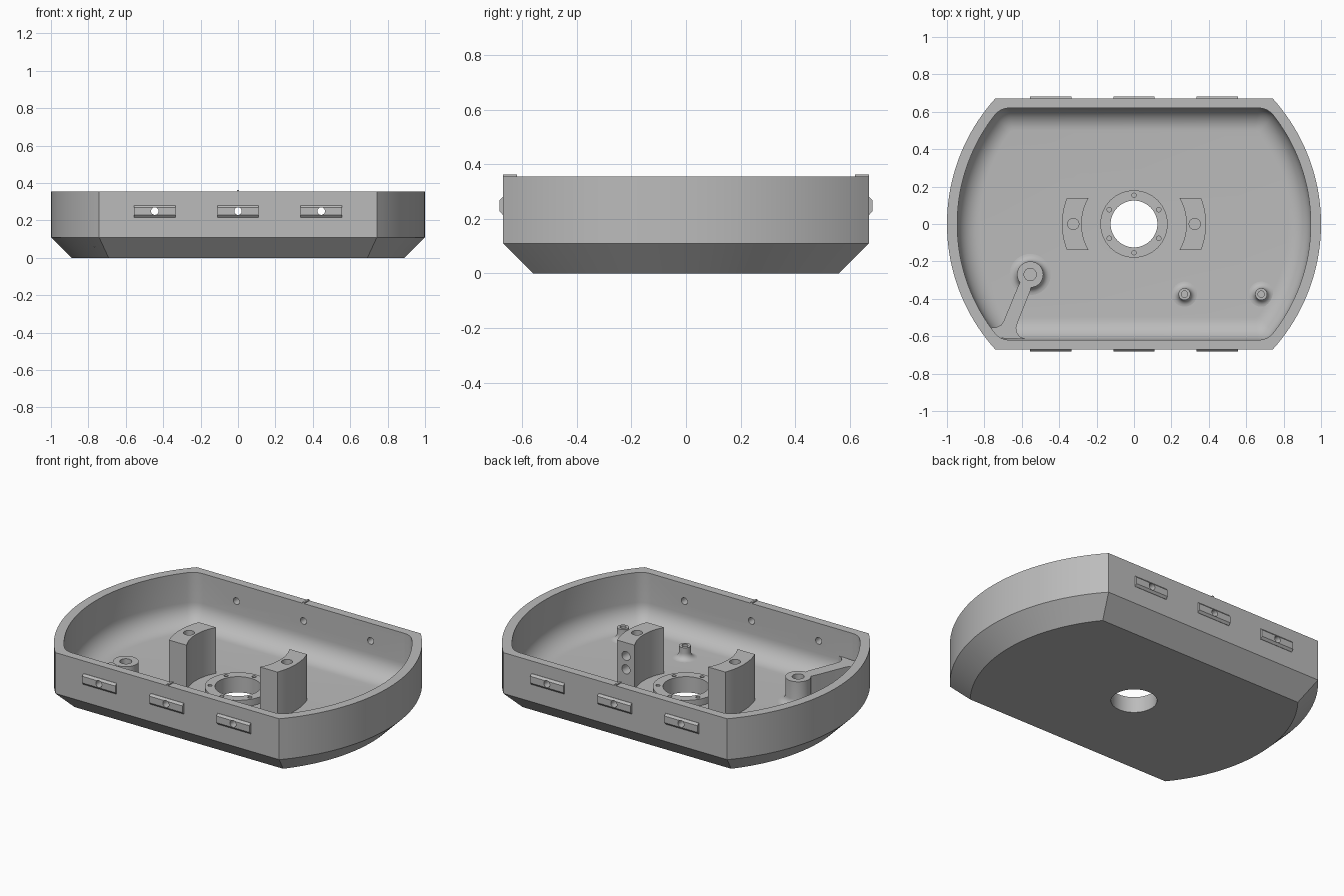
import bpy, bmesh, math
from mathutils import Matrix

if "Cube" in bpy.data.objects:
    bpy.data.objects.remove(bpy.data.objects["Cube"])

TOP, FLOOR, WALL_Y = 0.355, 0.055, 0.67
gray = bpy.data.materials.new("light_gray")
gray.diffuse_color = (0.5, 0.5, 0.5, 1)
gray.use_nodes = True
gray.node_tree.nodes["Principled BSDF"].inputs["Base Color"].default_value = gray.diffuse_color


def make(name, bm):
    bmesh.ops.remove_doubles(bm, verts=bm.verts, dist=1e-5)
    bmesh.ops.recalc_face_normals(bm, faces=bm.faces)
    me = bpy.data.meshes.new(name)
    bm.to_mesh(me)
    bm.free()
    ob = bpy.data.objects.new(name, me)
    bpy.context.collection.objects.link(ob)
    me.materials.append(gray)
    return ob


def loft(name, rings, closed=False):
    """Skin a stack of equal-length rings, capped unless closed on itself."""
    bm = bmesh.new()
    vs = [[bm.verts.new(p) for p in r] for r in rings]
    n = len(rings[0])
    for a, b in zip(vs, vs[1:]):
        for i in range(n):
            j = (i + 1) % n
            bm.faces.new((a[i], a[j], b[j], b[i]))
    bm.faces.new(vs[0][::-1])
    bm.faces.new(vs[-1])
    return make(name, bm)


def prism(name, pts, z0, z1):
    return loft(name, [[(x, y, z) for x, y in pts] for z in (z0, z1)])


def turned(name, x, y, profile, n=40):
    """Round part from (radius, z) pairs."""
    return loft(name, [[(x + r * math.cos(2 * math.pi * i / n),
                         y + r * math.sin(2 * math.pi * i / n), z)
                        for i in range(n)] for r, z in profile])


def cylinder(x, y, z, r, depth, along_y=False, n=32):
    bm = bmesh.new()
    m = Matrix.Translation((x, y, z))
    if along_y:
        m = m @ Matrix.Rotation(math.pi / 2, 4, 'X')
    bmesh.ops.create_cone(bm, cap_ends=True, segments=n, radius1=r, radius2=r,
                          depth=depth, matrix=m)
    return make("cutter", bm)


def cut(ob, cutters):
    for c in cutters:
        mod = ob.modifiers.new("hole", 'BOOLEAN')
        mod.operation, mod.solver, mod.object = 'DIFFERENCE', 'EXACT', c
        bpy.context.view_layer.objects.active = ob
        bpy.ops.object.modifier_apply(modifier=mod.name)
        bpy.data.objects.remove(c)


def smooth(ob, angle=30):
    bpy.ops.object.select_all(action='DESELECT')
    ob.select_set(True)
    bpy.context.view_layer.objects.active = ob
    bpy.ops.object.shade_smooth_by_angle(angle=math.radians(angle))


def outline(radius, half, fillet, z):
    """Circle cut flat at y = +-half, with rounded corners."""
    cy = half - fillet
    cx = math.sqrt((radius - fillet) ** 2 - cy ** 2)
    a = math.atan2(cy, cx)
    q = [(radius * math.cos(a * i / 20), radius * math.sin(a * i / 20)) for i in range(21)]
    for i in range(1, 9):
        t = a + (math.pi / 2 - a) * i / 8
        q.append((cx + fillet * math.cos(t), cy + fillet * math.sin(t)))
    left = [(-x, y) for x, y in q[::-1]]
    upper = q + left[:-1]
    return [(x, y, z) for x, y in upper + [(-x, -y) for x, y in upper]]


# Tray: chamfered outside, rim, inside wall with a large fillet into the floor
rings = [outline(0.89, 0.56, 0, 0), outline(1, WALL_Y, 0, 0.11), outline(1, WALL_Y, 0, TOP),
         outline(0.945, 0.62, 0.1, TOP)]
F = 0.12
for i in range(11):
    t = math.pi / 2 * i / 10
    d = F * (1 - math.cos(t))
    rings.append(outline(0.945 - d, 0.62 - d, 0.1 - 0.6 * d, FLOOR + F * (1 - math.sin(t))))
tray = loft("tray", rings)
BOLT_X = (-0.445, 0, 0.445)
cut(tray, [cylinder(0, 0, 0.05, 0.125, 0.4, n=64)]
    + [cylinder(x, 0, 0.25, 0.02, 2, True) for x in BOLT_X])
smooth(tray)

# Side plates with bevelled long edges, and centre marks on the rim
for s, side in ((-1, "front"), (1, "back")):
    for i, x in enumerate(BOLT_X):
        section = [(0.665, 0.215), (0.672, 0.215), (0.683, 0.228),
                   (0.683, 0.268), (0.672, 0.28), (0.665, 0.28)]
        plate = loft(f"{side}_plate_{i + 1}",
                     [[(x + e, s * y, z) for y, z in section] for e in (-0.11, 0.11)])
        cut(plate, [cylinder(x, s * 0.67, 0.25, 0.02, 0.2, True)])
        smooth(plate)
    prism(f"{side}_rim_mark", [(-0.006, s * 0.62), (0.006, s * 0.62),
                               (0.006, s * WALL_Y), (-0.006, s * WALL_Y)], TOP - 0.01, TOP + 0.007)

# Hub ring with six screw holes
hub = turned("hub_ring", 0, 0, [(0.18, 0.045), (0.18, 0.095)], 64)
cut(hub, [cylinder(0, 0, 0.05, 0.125, 0.4, n=64)]
    + [cylinder(0.153 * math.sin(k * math.pi / 3), 0.153 * math.cos(k * math.pi / 3),
                0.1, 0.012, 0.08, n=16) for k in range(6)])
smooth(hub)


# Curved pillars either side of the hub
def arc(r, s):
    a = math.asin(0.14 / r)
    return [(s * r * math.cos(a * k / 10), r * math.sin(a * k / 10)) for k in range(-10, 11)]


for s, side in ((-1, "left"), (1, "right")):
    pillar = prism(f"{side}_pillar", arc(0.385, s) + arc(0.28, s)[::-1], 0.045, 0.33)
    holes = [cylinder(s * 0.325, 0, 0.33, 0.03, 0.16)]
    if s > 0:
        holes += [cylinder(0.3, 0.14, z, 0.027, 0.12, True) for z in (0.17, 0.25)]
    cut(pillar, holes)
    smooth(pillar)


# Round bosses flaring into the floor
def boss(name, x, y, r, top, flare, hole):
    prof = [(r + flare, FLOOR - 0.005)]
    for i in range(7):
        t = math.pi / 2 * i / 6
        prof.append((r + flare * (1 - math.sin(t)), FLOOR + flare * (1 - math.cos(t))))
    ob = turned(name, x, y, prof + [(r, top)])
    cut(ob, [cylinder(x, y, top, hole, 0.08)])
    smooth(ob)


boss("small_boss_1", 0.27, -0.375, 0.032, 0.125, 0.035, 0.017)
boss("small_boss_2", 0.68, -0.375, 0.032, 0.125, 0.035, 0.017)
boss("pivot_boss", -0.555, -0.27, 0.07, 0.2, 0.04, 0.033)

# Arm joining the pivot boss to the corner wall
arm = prism("pivot_arm", [(-0.61, -0.315), (-0.625, -0.345), (-0.695, -0.515), (-0.71, -0.54),
                          (-0.735, -0.552), (-0.77, -0.556), (-0.72, -0.61), (-0.58, -0.615),
                          (-0.61, -0.603), (-0.627, -0.58), (-0.63, -0.555), (-0.623, -0.53),
                          (-0.555, -0.36), (-0.55, -0.335)], 0.057, 0.199)
smooth(arm)
